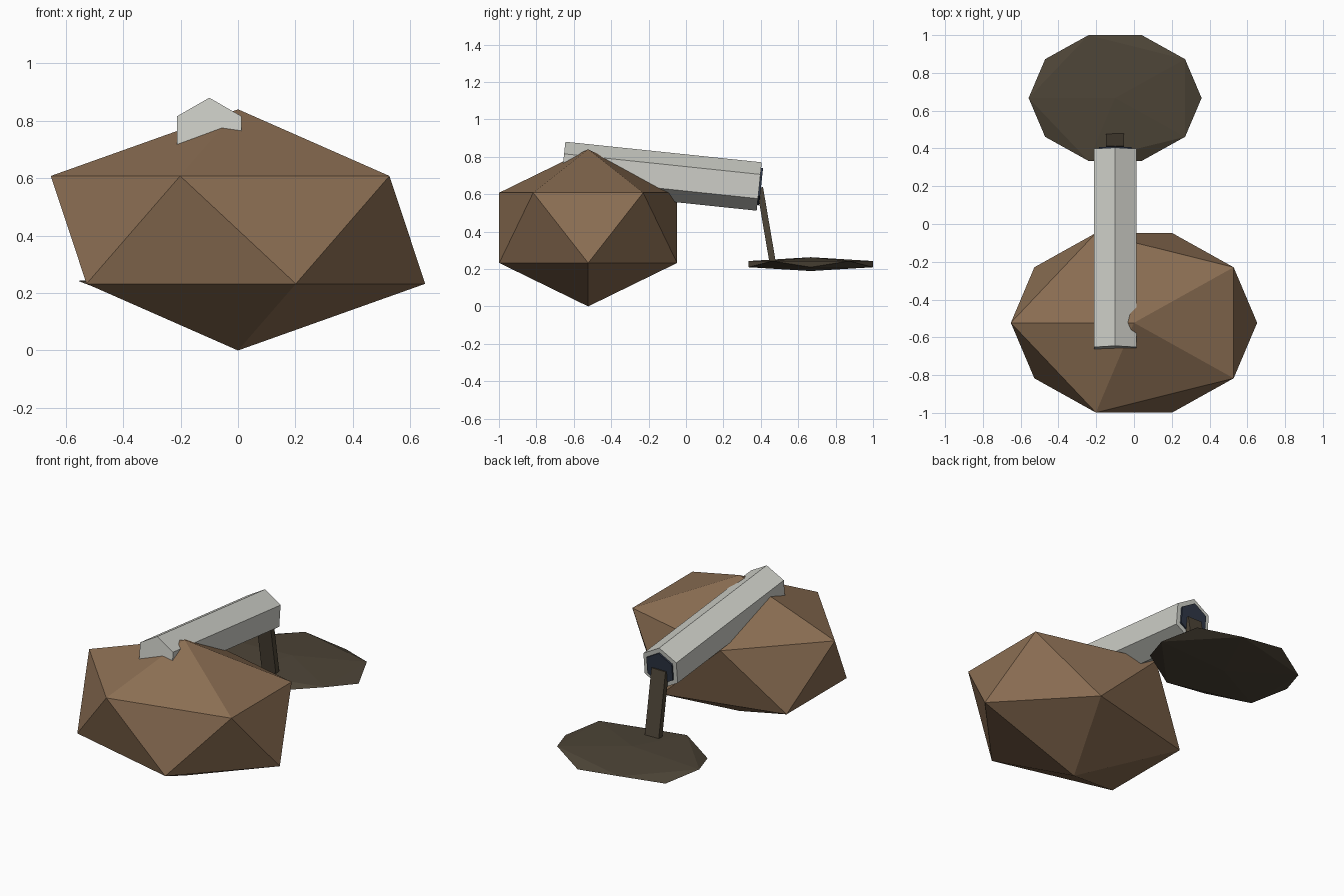
import bpy
import math
from mathutils import Vector

if "Cube" in bpy.data.objects:
    bpy.data.objects.remove(bpy.data.objects["Cube"])


def material(name, rgb):
    m = bpy.data.materials.new(name)
    m.diffuse_color = (*rgb, 1.0)
    m.use_nodes = True
    m.node_tree.nodes["Principled BSDF"].inputs["Base Color"].default_value = m.diffuse_color
    return m


BROWN = material("warm brown", (0.258, 0.156, 0.086))
GREY = material("light grey", (0.61, 0.617, 0.57))
NAVY = material("dark navy", (0.028, 0.038, 0.062))
DARK = material("dark olive brown", (0.074, 0.058, 0.038))


def finish(name, mat):
    ob = bpy.context.object
    ob.name = name
    ob.data.materials.append(mat)
    return ob


def gem(name, centre, scale, mat):
    """Stretched twenty-sided solid."""
    bpy.ops.mesh.primitive_ico_sphere_add(subdivisions=1, radius=1, location=centre,
                                          rotation=(0, 0, math.pi))
    ob = finish(name, mat)
    ob.scale = scale
    return ob


def hex_bar(name, start, end, radius, mat):
    """Six-sided bar with a ridge on top, running in the yz plane."""
    a, b = Vector(start), Vector(end)
    d = b - a
    bpy.ops.mesh.primitive_cylinder_add(
        vertices=6, radius=radius, depth=d.length, location=(a + b) / 2,
        rotation=(-math.pi / 2 + math.atan2(d.z, d.y), 0, 0))
    return finish(name, mat)


# Faceted body and flattened disc
gem("body", (0, -0.523, 0.42), (0.729, 0.559, 0.42), BROWN)
gem("disc", (-0.1, 0.667, 0.226), (0.512, 0.391, 0.037), DARK)

# Tilted barrel with a smaller cap on its rear end
front, rear = Vector((-0.1, -0.6585, 0.751)), Vector((-0.1, 0.3915, 0.641))
axis = (rear - front).normalized()
hex_bar("barrel", front, rear, 0.13, GREY)
hex_bar("barrel_cap", rear - axis * 0.02, rear + axis * 0.01, 0.1, NAVY)

# Thin strut joining the cap to the disc
top, foot = Vector((-0.1, 0.395, 0.635)), Vector((-0.1, 0.464, 0.23))
d = top - foot
bpy.ops.mesh.primitive_cube_add(size=1, location=(top + foot) / 2,
                                rotation=(math.atan2(-d.y, d.z), 0, 0))
strut = finish("strut", DARK)
strut.scale = (0.096, 0.034, d.length)
